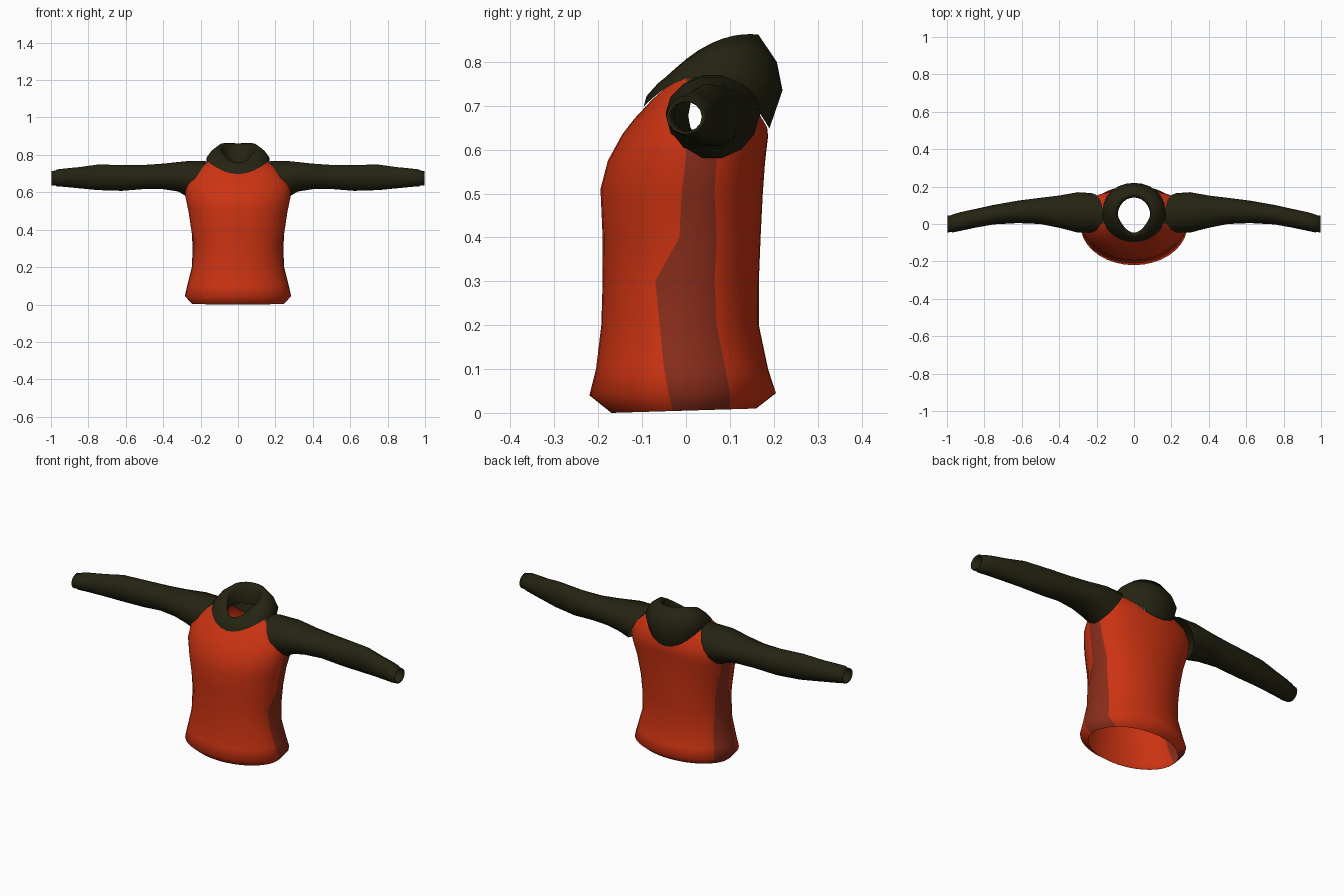
import bpy, bmesh, math

cube = bpy.data.objects.get("Cube")
if cube:
    bpy.data.objects.remove(cube)


def material(name, rgb):
    m = bpy.data.materials.new(name)
    m.use_nodes = True
    m.diffuse_color = (*rgb, 1)
    bsdf = m.node_tree.nodes["Principled BSDF"]
    bsdf.inputs["Base Color"].default_value = (*rgb, 1)
    bsdf.inputs["Roughness"].default_value = 0.9
    return m


red = material("red cloth", (0.6, 0.033, 0.006))
brown = material("dark red side panel", (0.25, 0.026, 0.011))
olive = material("dark olive cloth", (0.018, 0.017, 0.006))


def loft(rows, closed=False):
    """Bridge rows of points into a bmesh; returns it with its face grid."""
    bm = bmesh.new()
    grid = [[bm.verts.new(p) for p in row] for row in rows]
    n = len(grid[0])
    faces = []
    for a, b in zip(grid, grid[1:]):
        faces.append([bm.faces.new((a[i], a[(i + 1) % n], b[(i + 1) % n], b[i]))
                      for i in range(n if closed else n - 1)])
    return bm, faces


def finish(bm, name, mats):
    """Turn the half built on +x into a mirrored, smooth object."""
    for f in bm.faces:
        f.smooth = True
    mesh = bpy.data.meshes.new(name)
    bm.to_mesh(mesh)
    bm.free()
    for m in mats:
        mesh.materials.append(m)
    ob = bpy.data.objects.new(name, mesh)
    bpy.context.collection.objects.link(ob)
    mod = ob.modifiers.new("mirror", "MIRROR")
    mod.merge_threshold = 0.0005


def ring_point(t, width, front, back, zf, zs, zb, square=1.0, pinch=0.0):
    """Point on a half ring: t runs from -90 (front) to 90 degrees (back)."""
    s = math.sin(t)
    x = 0 if abs(abs(s) - 1) < 1e-6 else width * math.cos(t) * (1 + pinch * min(s, 0))
    sy = s ** square if s > 0 else s
    y = (front + back) / 2 + (back - front) / 2 * sy
    z = zs + (zb - zf) / 2 * s + ((zb + zf) / 2 - zs) * s * s
    return x, y, z


# Torso: half width, front y, back y, z at front, side and back,
# squareness of the back, front and back edge of the side panel
torso_rings = [
    (.25, -.17, .16, 0, .005, .01, 1, -.03, .1),
    (.285, -.22, .205, .04, .045, .045, 1, -.04, .1),
    (.272, -.205, .187, .1, .1, .1, 1, -.05, .09),
    (.247, -.193, .166, .2, .2, .2, 1, -.06, .07),
    (.243, -.19, .166, .3, .3, .3, .9, -.07, .065),
    (.25, -.19, .17, .4, .4, .4, .85, -.015, .07),
    (.265, -.195, .175, .51, .5, .5, .75, -.01, .065),
    (.283, -.178, .18, .575, .585, .57, .65, 0, .07),
    (.28, -.145, .184, .635, .645, .605, .6, 0, .07),
    (.235, -.118, .187, .67, .715, .63, .6, 0, .07),
    (.165, -.09, .185, .7, .765, .65, .8, 0, .07),
]
FRONT, SIDE, BACK = 8, 3, 8


def torso_row(ring):
    front, back, square = ring[1], ring[2], ring[6]

    def angle(y):
        s = (y - (front + back) / 2) / ((back - front) / 2)
        return math.asin(s ** (1 / square) if s > 0 else s)
    stops = [-math.pi / 2, angle(ring[7]), angle(ring[8]), math.pi / 2]
    ts = [stops[0]]
    for a, b, n in zip(stops, stops[1:], (FRONT, SIDE, BACK)):
        ts += [a + (b - a) * (i + 1) / n for i in range(n)]
    return [ring_point(t, *ring[:7]) for t in ts]


bm, strips = loft([torso_row(r) for r in torso_rings])
for strip in strips:
    for f in strip[FRONT:FRONT + SIDE]:
        f.material_index = 1
# open the armhole, then cut the slanted shoulder seam
bmesh.ops.delete(bm, geom=strips[8][FRONT:FRONT + SIDE], context="FACES")
bmesh.ops.bisect_plane(bm, geom=bm.verts[:] + bm.edges[:] + bm.faces[:],
                       plane_co=(.16, 0, .765), plane_no=(1, 0, 1))
for f in bm.faces:
    c = f.calc_center_median()
    if c.x + c.z > .925:
        f.material_index = 2
finish(bm, "torso", [red, brown, olive])

# Sleeves: x, centre y, y radius, centre z, z radius, slant
sleeve_rings = [
    (.225, .06, .105, .675, .096, .058),
    (.3, .062, .108, .685, .083, .02),
    (.4, .066, .086, .685, .07, 0),
    (.5, .07, .07, .682, .066, 0),
    (.62, .065, .06, .677, .071, 0),
    (.75, .05, .052, .68, .07, 0),
    (.85, .03, .05, .678, .058, 0),
    (.93, .013, .05, .678, .05, 0),
    (.97, .003, .048, .677, .046, 0),
    (.975, .002, .045, .676, .041, 0),
    (.998, 0, .045, .675, .04, 0),
    (.995, 0, .036, .675, .034, 0),
    (.94, .01, .038, .677, .038, 0),
]
SIDES = 14
rows = []
for x, y, ry, z, rz, slant in sleeve_rings:
    turn = [2 * math.pi * i / SIDES for i in range(SIDES)]
    rows.append([(x - slant * math.sin(a), y + ry * math.cos(a), z + rz * math.sin(a))
                 for a in turn])
bm, _ = loft(rows, closed=True)
finish(bm, "sleeves", [olive])

# Collar: a rolled cowl, from its outer base over the top and down inside
collar_rings = [
    (.168, -.097, .19, .697, .762, .648, .8, 0),
    (.168, -.09, .22, .722, .785, .735, .9, 0),
    (.142, -.065, .207, .75, .822, .8, 1, 0),
    (.105, -.052, .165, .757, .842, .862, 1, .15),
    (.087, -.047, .142, .745, .825, .84, 1, .3),
    (.087, -.05, .142, .70, .75, .75, 1, .3),
]
arc = [math.radians(-90 + 15 * i) for i in range(13)]
bm, _ = loft([[ring_point(t, *r) for t in arc] for r in collar_rings])
finish(bm, "collar", [olive])
